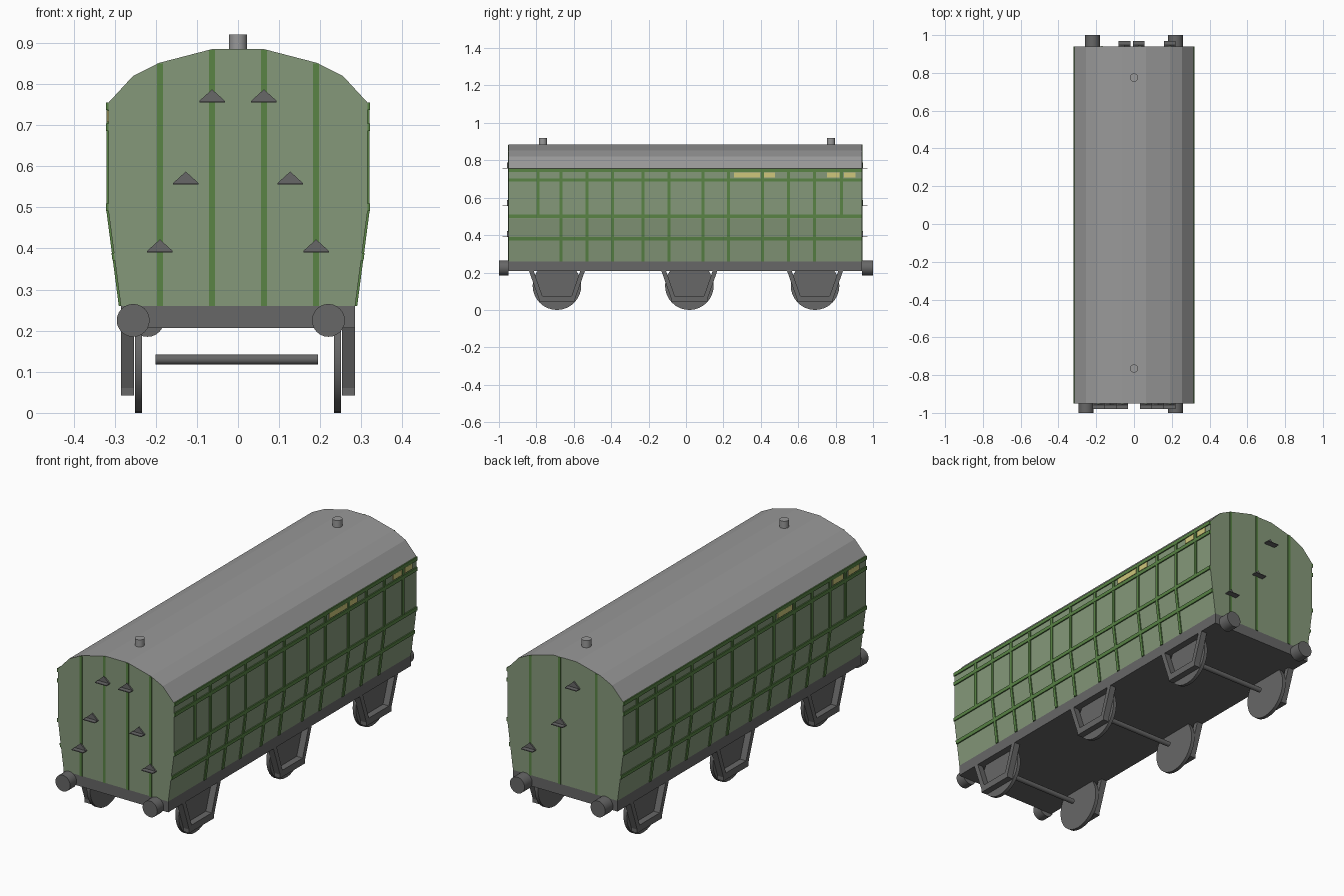
import bpy, bmesh, math
from mathutils import Matrix

if "Cube" in bpy.data.objects:
    bpy.data.objects.remove(bpy.data.objects["Cube"])


def material(name, rgb):
    m = bpy.data.materials.new(name)
    m.diffuse_color = (*rgb, 1)
    m.use_nodes = True
    m.node_tree.nodes["Principled BSDF"].inputs["Base Color"].default_value = m.diffuse_color
    return m


GREEN = material("pale green", (0.235, 0.315, 0.195))
TRIM = material("trim green", (0.10, 0.23, 0.06))
ROOF = material("roof grey", (0.32, 0.32, 0.32))
DARK = material("dark grey", (0.135, 0.135, 0.135))
YELLOW = material("pale yellow", (0.62, 0.57, 0.20))

Y0, Y1 = -0.95, 0.94          # body ends
OUT = 0.005                   # raised trim depth


def finish(bm, name, *mats):
    bmesh.ops.recalc_face_normals(bm, faces=bm.faces)
    me = bpy.data.meshes.new(name)
    bm.to_mesh(me)
    bm.free()
    ob = bpy.data.objects.new(name, me)
    for m in mats:
        me.materials.append(m)
    bpy.context.collection.objects.link(ob)
    return ob


def prism(bm, pts, offset):
    """Extrude a closed outline of 3D points along an offset."""
    a = [bm.verts.new(p) for p in pts]
    b = [bm.verts.new([p[i] + offset[i] for i in range(3)]) for p in pts]
    bm.faces.new(a)
    bm.faces.new(b[::-1])
    n = len(pts)
    for i in range(n):
        bm.faces.new((a[i], b[i], b[(i + 1) % n], a[(i + 1) % n]))


def box(bm, x0, x1, y0, y1, z0, z1):
    prism(bm, [(x0, y0, z0), (x1, y0, z0), (x1, y0, z1), (x0, y0, z1)], (0, y1 - y0, 0))


def cylinder(bm, center, r, depth, axis, sides):
    rot = {"x": Matrix.Rotation(math.pi / 2, 4, "Y"),
           "y": Matrix.Rotation(math.pi / 2, 4, "X"), "z": Matrix()}[axis]
    bmesh.ops.create_cone(bm, cap_ends=True, segments=sides, radius1=r, radius2=r,
                          depth=depth, matrix=Matrix.Translation(center) @ rot)


def smooth(ob):
    bpy.context.view_layer.objects.active = ob
    ob.select_set(True)
    bpy.ops.object.shade_smooth_by_angle(angle=math.radians(35))
    ob.select_set(False)


# Body shell with faceted roof
half = [(0.285, 0.26), (0.315, 0.49), (0.315, 0.755), (0.255, 0.82), (0.19, 0.852), (0.063, 0.885)]
outline = half + [(-x, z) for x, z in reversed(half)]
bm = bmesh.new()
prism(bm, [(x, Y0, z) for x, z in outline], (0, Y1 - Y0, 0))
bmesh.ops.recalc_face_normals(bm, faces=bm.faces)
for f in bm.faces:
    f.material_index = 1 if f.normal.z > 0.3 else 0
finish(bm, "carriage_body", GREEN, ROOF)


# Side trim follows the tapered wall
def wall_x(z):
    return 0.285 + 0.03 * min(1, (z - 0.26) / 0.23)


def wall_plate(bm, side, y0, y1, z0, z1, out=OUT):
    a, b = wall_x(z0), wall_x(z1)
    prism(bm, [(side * (a - 0.004), y0, z0), (side * (a + out), y0, z0),
               (side * (b + out), y0, z1), (side * (b - 0.004), y0, z1)], (0, y1 - y0, 0))


posts = (-0.668, -0.528, -0.393, -0.23, -0.09, 0.09, 0.227, 0.408, 0.547, 0.687)
for side, name in ((1, "right"), (-1, "left")):
    bm = bmesh.new()
    for y in posts:
        wall_plate(bm, side, y - 0.008, y + 0.008, 0.26, 0.49)
        wall_plate(bm, side, y - 0.008, y + 0.008, 0.49, 0.755)
    for y in (-0.79, 0.832):
        wall_plate(bm, side, y - 0.008, y + 0.008, 0.50, 0.755)
    for z in (0.38, 0.50, 0.695, 0.746):
        wall_plate(bm, side, Y0, Y1, z - 0.009, z + 0.009, OUT + 0.001)
    finish(bm, name + "_side_trim", TRIM)

# Yellow boards along the top of each side
boards = {1: ((0.257, 0.396), (0.417, 0.476), (0.755, 0.82), (0.845, 0.905)),
          -1: ((-0.375, -0.26), (-0.77, -0.69), (-0.895, -0.81))}
for side, spans in boards.items():
    bm = bmesh.new()
    for y0, y1 in spans:
        wall_plate(bm, side, y0, y1, 0.708, 0.735, 0.004)
    finish(bm, ("right" if side > 0 else "left") + "_name_boards", YELLOW)


# End strips and lamp steps
def roof_z(x):
    x = abs(x)
    return 0.885 if x < 0.063 else 0.885 - 0.26 * (x - 0.063)


ends = (("front", Y0, -1, (-0.19, -0.063, 0.063, 0.19),
         [(s * x, z) for s in (-1, 1) for x, z in ((0.063, 0.755), (0.127, 0.555), (0.19, 0.39))]),
        ("back", Y1, 1, (-0.17, 0.03, 0.19),
         [(-0.05, 0.755), (0.025, 0.555), (0.19, 0.39)]))
for name, y, d, strips, steps in ends:
    bm = bmesh.new()
    for x in strips:
        box(bm, x - 0.007, x + 0.007, y, y + d * 0.003, 0.26, roof_z(abs(x) + 0.007))
    finish(bm, name + "_end_strips", TRIM)
    bm = bmesh.new()
    for x, z in steps:
        box(bm, x - 0.031, x + 0.031, y, y + d * 0.03, z, z + 0.004)
        prism(bm, [(x - 0.031, y, z + 0.004), (x + 0.031, y, z + 0.004), (x, y, z + 0.032)],
              (0, d * 0.007, 0))
    finish(bm, name + "_lamp_steps", DARK)

# Roof vents
bm = bmesh.new()
for y in (-0.765, 0.775):
    cylinder(bm, (0, y, 0.90), 0.022, 0.04, "z", 16)
smooth(finish(bm, "roof_vents", ROOF))

# Chassis
bm = bmesh.new()
box(bm, -0.285, 0.285, Y0, Y1, 0.207, 0.26)
finish(bm, "chassis", DARK)

# Buffers
bm = bmesh.new()
for x, y0, y1 in ((-0.255, -1, Y0), (0.22, -1, Y0), (-0.22, Y1, 1), (0.22, Y1, 1)):
    cylinder(bm, (x, (y0 + y1) / 2, 0.225), 0.04, y1 - y0, "y", 24)
smooth(finish(bm, "buffers", DARK))

# Wheels, axles and hollow axle guards
wheels, axles, guards = bmesh.new(), bmesh.new(), bmesh.new()
for y in (-0.69, 0.018, 0.69):
    cylinder(axles, (-0.003, y, 0.13), 0.0125, 0.395, "x", 12)
    for s in (-1, 1):
        cylinder(wheels, (s * 0.242, y, 0.13), 0.13, 0.018, "x", 32)
        x, dx = s * 0.253, (s * 0.032, 0, 0)
        for d in (-1, 1):
            leg = ((0.15, 0.21), (0.125, 0.21), (0.078, 0.075), (0.097, 0.06))
            prism(guards, [(x, y + d * a, z) for a, z in leg], dx)
        bar = ((-0.097, 0.042), (0.097, 0.042), (0.097, 0.075), (-0.097, 0.075))
        prism(guards, [(x, y + a, z) for a, z in bar], dx)
smooth(finish(wheels, "wheels", DARK))
smooth(finish(axles, "axles", DARK))
finish(guards, "axle_guards", DARK)
